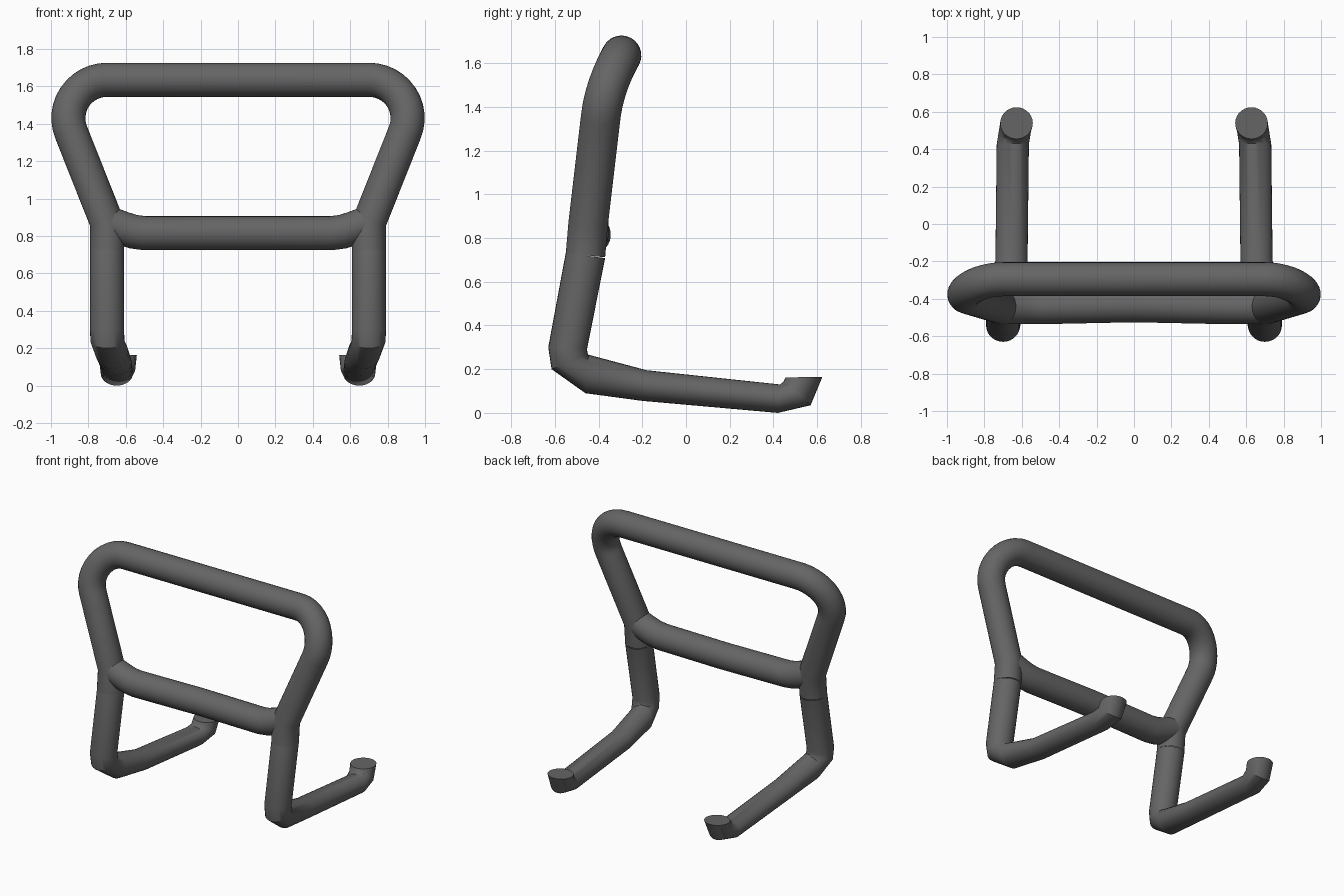
import bpy, bmesh
from math import sin, cos, pi, radians
from mathutils import Vector

if "Cube" in bpy.data.objects:
    bpy.data.objects.remove(bpy.data.objects["Cube"])

SIDES = 28
RADIUS = 0.091

steel = bpy.data.materials.new("dark grey steel")
steel.use_nodes = True
colour = (0.13, 0.13, 0.13, 1)
steel.diffuse_color = colour
steel.node_tree.nodes["Principled BSDF"].inputs["Base Color"].default_value = colour


def ellipse(centre, u, v):
    """Ring of points around centre with half axes u and v."""
    return [centre + u * cos(2 * pi * i / SIDES) + v * sin(2 * pi * i / SIDES)
            for i in range(SIDES)]


def mitred_rings(path):
    """Round sections along a path, slanted to the bisecting plane at bends."""
    path = [Vector(p) for p in path]
    dirs = [(b - a).normalized() for a, b in zip(path, path[1:])]
    u = dirs[0].orthogonal().normalized()
    rings = []
    for i, p in enumerate(path):
        d_in, d_out = dirs[max(i - 1, 0)], dirs[min(i, len(dirs) - 1)]
        plane = (d_in + d_out).normalized()
        u = (u - d_in * u.dot(d_in)).normalized()
        v = d_in.cross(u)
        flat = ellipse(p, u * RADIUS, v * RADIUS)
        rings.append([q - d_in * ((q - p).dot(plane) / d_in.dot(plane)) for q in flat])
        u = d_in.rotation_difference(d_out) @ u
    return rings


def tube(name, rings, cap_end=False):
    """Skin a row of rings into one smooth tube."""
    bm = bmesh.new()
    loops = [[bm.verts.new(p) for p in ring] for ring in rings]
    for a, b in zip(loops, loops[1:]):
        for i in range(SIDES):
            j = (i + 1) % SIDES
            bm.faces.new((a[i], a[j], b[j], b[i]))
    if cap_end:
        bm.faces.new(loops[-1])
    bmesh.ops.recalc_face_normals(bm, faces=bm.faces)
    mesh = bpy.data.meshes.new(name)
    bm.to_mesh(mesh)
    bm.free()
    mesh.materials.append(steel)
    obj = bpy.data.objects.new(name, mesh)
    bpy.context.collection.objects.link(obj)
    bpy.ops.object.select_all(action='DESELECT')
    obj.select_set(True)
    bpy.context.view_layer.objects.active = obj
    bpy.ops.object.shade_smooth_by_angle(angle=radians(35))
    return obj


def both_sides(half):
    """Full symmetric path from its left half, listed from the middle outwards."""
    return [(-x, y, z) for x, y, z in reversed(half)] + half


# Upper hoop: top bar, rounded corners leaning back, slanted arms
half = []
for k in range(13):
    a = radians(90 - 113 * k / 12)
    x, z = 0.70 + 0.207 * cos(a), 1.43 + 0.205 * sin(a)
    lean = max(0, (z - 1.35) / 0.285) ** 2 * 0.063
    half.append((x, -0.447 + 0.113 * (z - 0.85) + lean, z))
half += [(0.70, -0.447, 0.87), (0.70, -0.46, 0.72)]
tube("upper_hoop", mitred_rings(both_sides(half)))

# Crossbar, curving up slightly into the arms
tube("crossbar", mitred_rings(both_sides(
    [(0.02, -0.435, 0.815), (0.50, -0.445, 0.815), (0.56, -0.445, 0.823),
     (0.62, -0.445, 0.842), (0.68, -0.445, 0.865)])))

# Legs: x, half width, then the inner and outer edge of each section as (y, z)
LEG = [
    (0.700, 0.091, (-0.370, 0.708), (-0.550, 0.732)),
    (0.700, 0.091, (-0.453, 0.290), (-0.630, 0.300)),
    (0.698, 0.091, (-0.450, 0.272), (-0.615, 0.200)),
    (0.675, 0.088, (-0.446, 0.266), (-0.460, 0.090)),
    (0.655, 0.086, (-0.180, 0.195), (-0.200, 0.055)),
    (0.648, 0.086, (0.430, 0.130), (0.420, 0.000)),
    (0.635, 0.086, (0.445, 0.142), (0.570, 0.035)),
    (0.628, 0.087, (0.455, 0.162), (0.624, 0.165)),
]
for side, name in ((1, "left_leg"), (-1, "right_leg")):
    rings = []
    for x, width, inner, outer in LEG:
        p, q = Vector((side * x, *inner)), Vector((side * x, *outer))
        rings.append(ellipse((p + q) / 2, Vector((width, 0, 0)), (p - q) / 2))
    tube(name, rings, cap_end=True)
